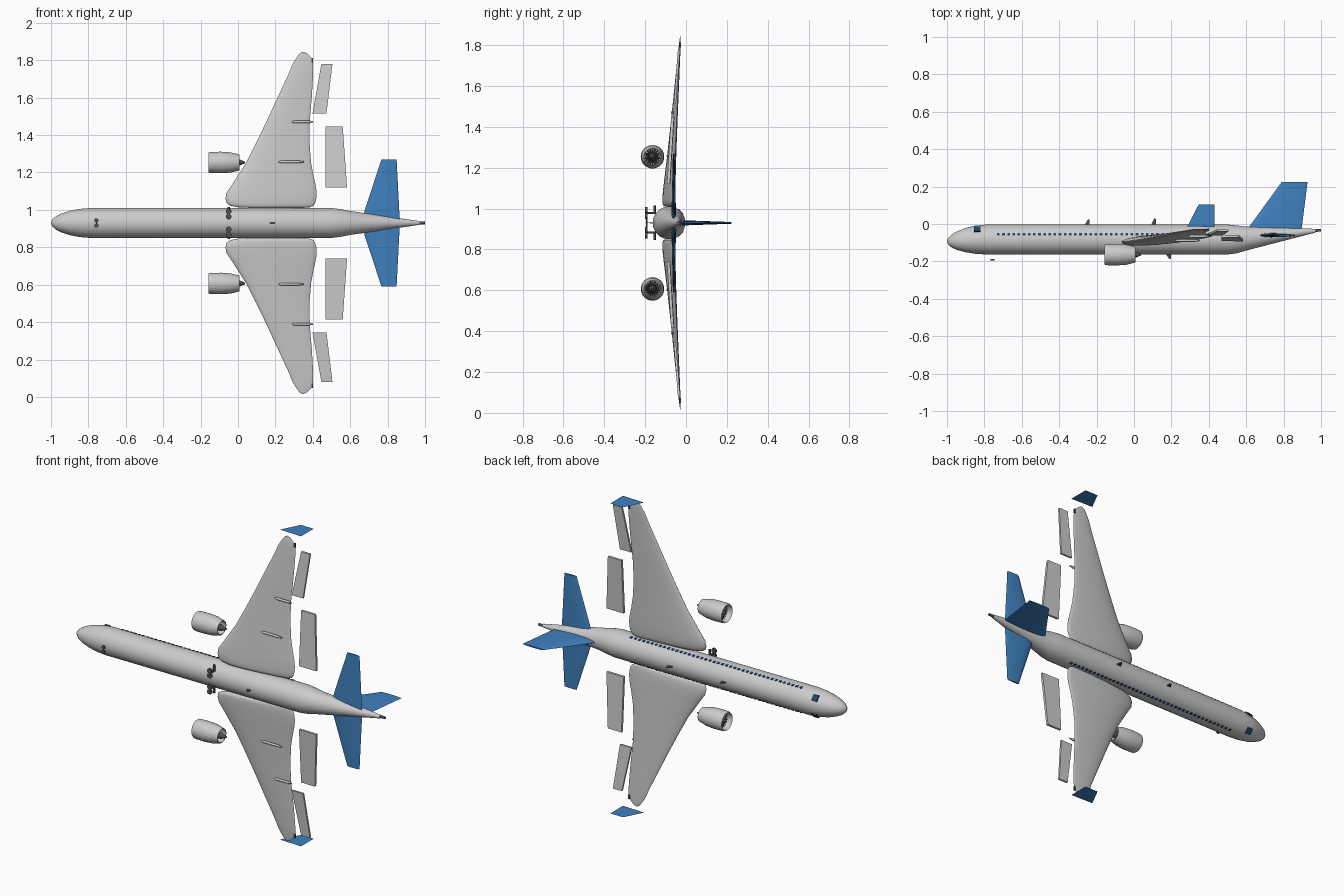
import bpy, bmesh, math
from mathutils import Vector, Matrix

if "Cube" in bpy.data.objects:
    bpy.data.objects.remove(bpy.data.objects["Cube"])

CZ = 0.93      # aircraft centreline height (wings spread along z, aircraft "up" is +y)


def material(name, rgb):
    m = bpy.data.materials.new(name)
    m.diffuse_color = (*rgb, 1)
    m.use_nodes = True
    m.node_tree.nodes["Principled BSDF"].inputs["Base Color"].default_value = m.diffuse_color
    return m


BLUE = material("tail_blue", (0.05, 0.22, 0.52))
NAVY = material("window_navy", (0.02, 0.06, 0.14))
DARK = material("dark_metal", (0.08, 0.08, 0.08))


def finish(bm, name, mat=None, smooth=35):
    bmesh.ops.recalc_face_normals(bm, faces=bm.faces)
    me = bpy.data.meshes.new(name)
    bm.to_mesh(me)
    bm.free()
    ob = bpy.data.objects.new(name, me)
    bpy.context.collection.objects.link(ob)
    if mat:
        me.materials.append(mat)
    if smooth:
        bpy.context.view_layer.objects.active = ob
        ob.select_set(True)
        bpy.ops.object.shade_smooth_by_angle(angle=math.radians(smooth))
        ob.select_set(False)
    return ob


def loft(bm, rings, caps=True):
    """Skin a list of closed rings of points."""
    vs = [[bm.verts.new(p) for p in r] for r in rings]
    n = len(vs[0])
    for a, b in zip(vs, vs[1:]):
        for i in range(n):
            bm.faces.new((a[i], a[(i + 1) % n], b[(i + 1) % n], b[i]))
    if caps:
        bm.faces.new(vs[0])
        bm.faces.new(vs[-1])


def ring_x(x, r, y, z, n=32):
    return [(x, y + r * math.cos(2 * math.pi * i / n), z + r * math.sin(2 * math.pi * i / n)) for i in range(n)]


def tube(name, profile, y, z, mat=None, n=32, caps=True):
    bm = bmesh.new()
    loft(bm, [ring_x(x, r, y, z, n) for x, r in profile], caps)
    return finish(bm, name, mat)


def add_box(bm, centre, size, rot=Matrix()):
    bmesh.ops.create_cube(bm, size=1, matrix=Matrix.Translation(centre) @ rot @ Matrix.Diagonal((*size, 1)))


def add_cyl(bm, centre, r, length, axis, n=16):
    rot = Vector((0, 0, 1)).rotation_difference(Vector(axis)).to_matrix().to_4x4()
    bmesh.ops.create_cone(bm, cap_ends=True, segments=n, radius1=r, radius2=r, depth=length,
                          matrix=Matrix.Translation(centre) @ rot)


def foil(le, te, th, n=24):
    """Aerofoil section in x (chord) and thickness offset."""
    m, h = (le + te) / 2, (te - le) / 2
    out = []
    for i in range(n):
        a = 2 * math.pi * i / n
        out.append((m + h * math.cos(a), th / 2 * math.sin(a) * (1 - 0.35 * math.cos(a))))
    return out


# Fuselage: x, radius, centre y
bm = bmesh.new()
body = [(-1, .003, -.092), (-.993, .018, -.092), (-.975, .035, -.091), (-.945, .05, -.089), (-.9, .065, -.086),
        (-.85, .075, -.084), (-.79, .08, -.083), (-.2, .08, -.083), (.5, .08, -.083), (.55, .074, -.082),
        (.6, .064, -.078), (.97, .010, -.036)]
loft(bm, [ring_x(x, r, y, CZ, 40) for x, r, y in body])
finish(bm, "fuselage")
tube("tail_exhaust", [(.955, .008), (1, .007)], -.034, CZ, DARK, 16)

# Cabin windows, both sides, and cockpit windows
bm = bmesh.new()
for s in (-1, 1):
    for i in range(42):
        x = -.725 + i * 1.125 / 41
        add_box(bm, (x, -.055, CZ + s * .0745), (.014, .014, .006), Matrix.Rotation(-s * .35, 4, 'X'))
finish(bm, "cabin_windows", NAVY, 0)
bm = bmesh.new()
for s in (-1, 1):
    add_box(bm, (-.838, -.029, CZ + s * .052), (.034, .036, .012), Matrix.Rotation(-s * .8, 4, 'X'))
finish(bm, "cockpit_windows", NAVY, 0)

# Vertical fin
bm = bmesh.new()
loft(bm, [[(x, y, CZ + t) for x, t in foil(le, te, th, 16)]
          for le, te, y, th in ((.59, .894, -.05, .026), (.607, .896, -.027, .025), (.789, .928, .2235, .008))])
finish(bm, "tail_fin", BLUE)

# Small antennas
bm = bmesh.new()
for x, y, h in ((-.25, -.008, .032), (.105, -.008, .038), (.185, -.158, -.03)):
    loft(bm, [[(x + dx, y, CZ + dz) for dx, dz in ((-.016, -.003), (.014, -.003), (.014, .003), (-.016, .003))],
              [(x + dx, y + h, CZ + dz) for dx, dz in ((.004, -.001), (.011, -.001), (.011, .001), (.004, .001))]])
finish(bm, "antennas", DARK, 0)

# Wing stations: distance from centreline, leading x, trailing x, thickness
STATIONS = [(.081, .06, .35, .012), (.084, .0, .385, .03), (.092, -.04, .403, .042), (.105, -.06, .412, .048),
            (.13, -.067, .419, .05), (.16, -.062, .421, .05), (.2, -.035, .416, .047), (.25, -.003, .404, .043),
            (.32, .042, .391, .037), (.43, .098, .382, .03), (.55, .156, .384, .024), (.68, .216, .395, .018),
            (.8, .272, .402, .012), (.85, .292, .402, .01), (.88, .31, .395, .007), (.905, .328, .37, .004),
            (.914, .343, .352, .002)]


def wing_y(d, f):
    """Height of the wing chord plane: dihedral plus nose-down set."""
    k = (d - .08) / .83
    return (-.102 + .074 * k) * (1 - f) + (-.066 + .039 * k) * f


def plate(name, corners, th, s, mat=None):
    """Flat panel: corners are (x, y, distance from centreline)."""
    bm = bmesh.new()
    loft(bm, [[(x, y + o, CZ + s * d) for x, y, d in corners] for o in (-th / 2, th / 2)])
    return finish(bm, name, mat, 0)


for s, side in ((1, "left"), (-1, "right")):
    # Wing
    bm = bmesh.new()
    loft(bm, [[(x, wing_y(d, (x - le) / (te - le)) + t, CZ + s * d) for x, t in foil(le, te, th, 28)]
              for d, le, te, th in STATIONS])
    finish(bm, side + "_wing", smooth=60)

    # Winglet sheet at the tip
    bm = bmesh.new()
    bm.faces.new([bm.verts.new((x, y, CZ + s * .929))
                  for x, y in ((.286, -.012), (.345, .103), (.43, .103), (.43, -.017))])
    finish(bm, side + "_winglet", BLUE, 0)

    # Tip light
    bm = bmesh.new()
    add_box(bm, (.397, -.028, CZ + s * .87), (.01, .008, .025))
    finish(bm, side + "_tip_light", DARK, 0)

    # Flap and aileron
    plate(side + "_flap", [(.468, -.064, .515), (.56, -.066, .515), (.583, -.086, .19), (.468, -.084, .19)], .014, s)
    plate(side + "_aileron", [(.446, -.034, .85), (.505, -.034, .85), (.473, -.055, .585), (.398, -.055, .585)],
          .011, s)

    # Flap track fairings under the wing
    for k, (x0, x1, d, y) in enumerate(((.216, .352, .327, -.088), (.288, .402, .541, -.066))):
        L = x1 - x0
        tube(f"{side}_flap_fairing_{k}", [(x0, .002), (x0 + .1 * L, .007), (x0 + .8 * L, .007), (x1, .003)],
             y, CZ + s * d, n=12)

    # Horizontal stabiliser
    bm = bmesh.new()
    loft(bm, [[(x, -.06 + t, CZ + s * d) for x, t in foil(le, te, th, 16)]
              for d, le, te, th in ((.005, .665, .866, .022), (.07, .678, .862, .02), (.34, .767, .848, .008))])
    finish(bm, side + "_stabiliser", BLUE)

    # Engine: open nacelle, fan and tail cone
    ez, ey = CZ + s * .3235, -.164
    tube(side + "_nacelle", [(-.13, .043), (-.153, .048), (-.158, .052), (-.153, .055), (-.14, .0565), (-.09, .0575),
                             (-.04, .054), (.008, .042), (.008, .038), (-.05, .046), (-.13, .043)],
         ey, ez, caps=False)
    tube(side + "_engine_core", [(-.15, .001), (-.142, .008), (-.125, .014), (-.02, .02), (.005, .018), (.038, .004)],
         ey, ez, DARK, 20)
    bm = bmesh.new()
    for i in range(18):
        spin = Matrix.Rotation(i * math.tau / 18, 4, 'X')
        c = Vector((-.125, ey, ez)) + spin @ Vector((0, 0, .028))
        add_box(bm, c, (.012, .004, .034), spin @ Matrix.Rotation(.6, 4, 'Z'))
    finish(bm, side + "_fan_blades", DARK, 0)

    # Main gear: two flat-lying wheels, axle and strut
    bm = bmesh.new()
    for d in (.034, .062):
        add_cyl(bm, (-.05, -.195, CZ + s * d), .015, .011, (0, 1, 0), 20)
    add_cyl(bm, (-.05, -.195, CZ + s * .048), .004, .05, (0, 0, 1))
    add_cyl(bm, (-.05, -.172, CZ + s * .048), .005, .05, (0, 1, 0))
    add_cyl(bm, (-.05, -.154, CZ + s * .065), .006, .04, (0, 0, 1))
    finish(bm, side + "_main_gear", DARK)

# Nose gear
bm = bmesh.new()
for d in (-.014, .014):
    add_cyl(bm, (-.757, -.192, CZ + d), .011, .008, (0, 1, 0), 20)
add_cyl(bm, (-.757, -.192, CZ), .003, .05, (0, 0, 1))
finish(bm, "nose_gear", DARK)
